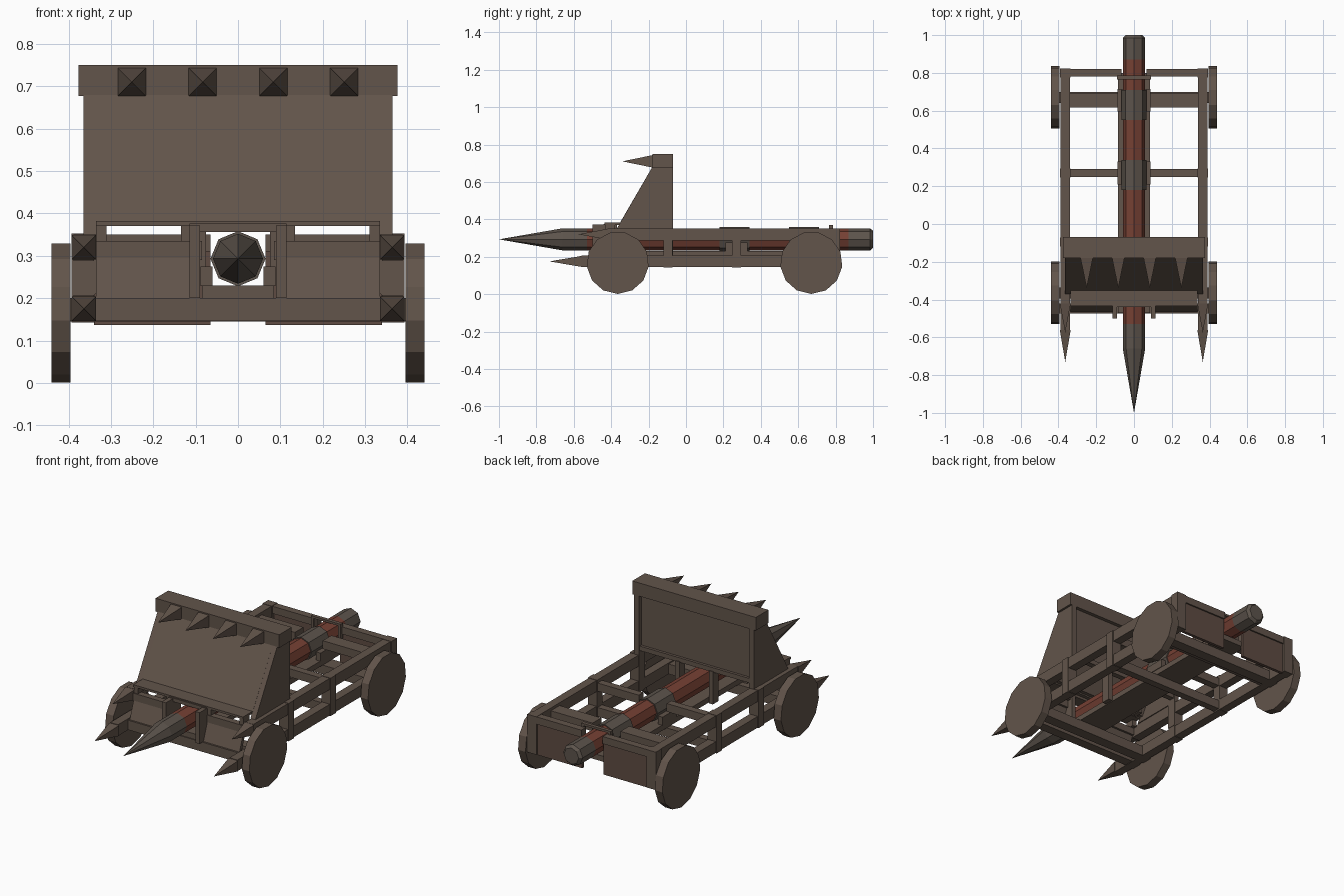
import bpy
import bmesh
from math import pi, sin, cos, sqrt

cube = bpy.data.objects.get("Cube")
if cube:
    bpy.data.objects.remove(cube, do_unlink=True)


def material(name, r, g, b):
    m = bpy.data.materials.new(name)
    m.use_nodes = True
    m.diffuse_color = (r, g, b, 1)
    m.node_tree.nodes["Principled BSDF"].inputs["Base Color"].default_value = (r, g, b, 1)
    return m


wood = material("dark wood", .122, .089, .069)
iron = material("worn iron", .108, .088, .072)
red = material("red paint", .180, .052, .034)
panel_wood = material("reddish wood", .112, .071, .054)


def finish(name, bm, *mats):
    bmesh.ops.recalc_face_normals(bm, faces=bm.faces)
    mesh = bpy.data.meshes.new(name)
    bm.to_mesh(mesh)
    bm.free()
    for m in mats:
        mesh.materials.append(m)
    ob = bpy.data.objects.new(name, mesh)
    bpy.context.collection.objects.link(ob)
    return ob


def extrude_x(name, profile, x0, x1, mat=wood):
    """Extrude a (y, z) outline between two x positions."""
    bm = bmesh.new()
    ends = [[bm.verts.new((x, y, z)) for y, z in profile] for x in (x0, x1)]
    for ring in ends:
        bm.faces.new(ring)
    n = len(profile)
    for i in range(n):
        j = (i + 1) % n
        bm.faces.new((ends[0][i], ends[0][j], ends[1][j], ends[1][i]))
    return finish(name, bm, mat)


def box(name, x, y, z, mat=wood):
    profile = [(y[0], z[0]), (y[1], z[0]), (y[1], z[1]), (y[0], z[1])]
    return extrude_x(name, profile, x[0], x[1], mat)


def pair(name, x, y, z, mat=wood):
    for side, s in (("left", 1), ("right", -1)):
        box(f"{name}_{side}", (s * x[0], s * x[1]), y, z, mat)


def lathe(name, rings, x, z, sides, mats, rule=lambda y: 0, phase=0):
    """Rings of (y, radius) around an axis along y."""
    bm = bmesh.new()
    loops = []
    for y, r in rings:
        count = sides if r else 1
        loops.append([bm.verts.new((x + r * sin(phase + 2 * pi * i / sides), y,
                                    z + r * cos(phase + 2 * pi * i / sides)))
                      for i in range(count)])
    for a, b, ra, rb in zip(loops, loops[1:], rings, rings[1:]):
        for i in range(sides):
            j = (i + 1) % sides
            quad = [a[i % len(a)], a[j % len(a)], b[j % len(b)], b[i % len(b)]]
            face = bm.faces.new(list(dict.fromkeys(quad)))
            face.material_index = rule((ra[0] + rb[0]) / 2)
    for loop in (loops[0], loops[-1]):
        if len(loop) > 1:
            bm.faces.new(loop)
    return finish(name, bm, *mats)


def spike(name, x, z, base, tip, half):
    lathe(name, [(tip, 0), (base, half * sqrt(2))], x, z, 4, [wood], phase=pi / 4)


# Ram: pointed iron head, painted shaft, raised iron bands and iron tail
bands = [(.18, .34), (.55, .71)]
rings = [(-1, 0), (-.66, .059), (-.53, .059)]
for a, b in bands:
    rings += [(a, .059), (a, .065), (b, .065), (b, .059)]
rings += [(.87, .059), (.985, .059), (1, .045)]


def ram_colour(y):
    banded = any(a <= y <= b for a, b in bands)
    return 0 if banded or y < -.53 or y > .87 else 1


lathe("ram", rings, 0, .293, 8, [iron, red], ram_colour)

# Wheels and axles
for end, y in (("front", -.365), ("rear", .67)):
    rim = [(y + .1665 * sin(2 * pi * i / 13), .1675 - .1665 * cos(2 * pi * i / 13))
           for i in range(13)]
    for side, s in (("left", 1), ("right", -1)):
        extrude_x(f"{end}_wheel_{side}", rim, s * .395, s * .44)
    box(f"{end}_axle", (-.4, .4), (y - .03, y + .03), (.145, .2))

# Side frames with straps
pair("upper_rail", (.34, .388), (-.42, .82), (.288, .35))
pair("lower_rail", (.34, .388), (-.56, .82), (.145, .207))
for i, y in enumerate((-.095, .27, .8)):
    pair(f"post_{i}", (.337, .393), (y - .024, y + .024), (.143, .352))

# Floor plank below the ram, cradles and cross bars
box("floor_plank", (-.085, .085), (-.47, .8), (.2, .23))
for i, y in enumerate((.27, .655)):
    w = .02 + .018 * i
    pair(f"upper_cross_bar_{i}", (.085, .34), (y - w, y + w), (.29, .335))
    box(f"lower_cross_bar_{i}", (-.34, .34), (y - w, y + w), (.15, .2))
    pair(f"cradle_{i}", (.06, .088), (y - .06, y + .06), (.23, .275))
pair("rear_cross_bar", (.065, .388), (.78, .82), (.31, .35))

# Rear panels and the thin arch over the ram
pair("rear_panel", (.065, .34), (.795, .812), (.137, .32), panel_wood)
pair("arch_post", (.075, .09), (.765, .785), (.23, .367))
box("arch_top", (-.09, .09), (.765, .785), (.358, .37))

# Front apron with an opening for the ram
extra = [(-.465, .2), (-.445, .2), (-.41, .3), (-.43, .3)]
for s in (1, -1):
    extrude_x("apron_panel", extra, s * .112, s * .335)
pair("apron_cap", (.112, .335), (-.435, -.40), (.295, .335))
pair("apron_outer_post", (.31, .335), (-.43, -.38), (.335, .372))
pair("apron_inner_post", (.11, .135), (-.43, -.38), (.335, .372))
pair("ram_port_post", (.09, .115), (-.5, -.37), (.2, .372))
box("ram_port_lintel", (-.115, .115), (-.44, -.37), (.356, .376))
box("apron_sill", (-.395, .395), (-.475, -.42), (.147, .2))
box("shield_ledge", (-.335, .335), (-.435, -.35), (.37, .382))

# Shield: sloped front, triangular sides, back board and top beam
slope = [(-.355, .378), (-.33, .378), (-.155, .68), (-.18, .68)]
extrude_x("shield_front", slope, -.337, .337)
side_outline = [(-.37, .35), (-.18, .68), (-.07, .68), (-.07, .21), (-.12, .21), (-.12, .35)]
for s in (1, -1):
    extrude_x("shield_side", side_outline, s * .335, s * .365)
box("shield_back", (-.335, .335), (-.105, -.09), (.375, .68))
box("shield_back_rail", (-.335, .335), (-.105, -.075), (.375, .4))
pair("shield_port_post", (.09, .115), (-.12, -.07), (.2, .38))
box("top_beam", (-.377, .377), (-.18, -.07), (.677, .75))

# Spikes on the beam and on the rail ends
for i in range(4):
    spike(f"beam_spike_{i}", (i - 1.5) * .167, .71, -.18, -.34, .033)
for s in (1, -1):
    spike("upper_rail_spike", s * .364, .32, -.42, -.575, .029)
    spike("lower_rail_spike", s * .364, .175, -.56, -.73, .029)
